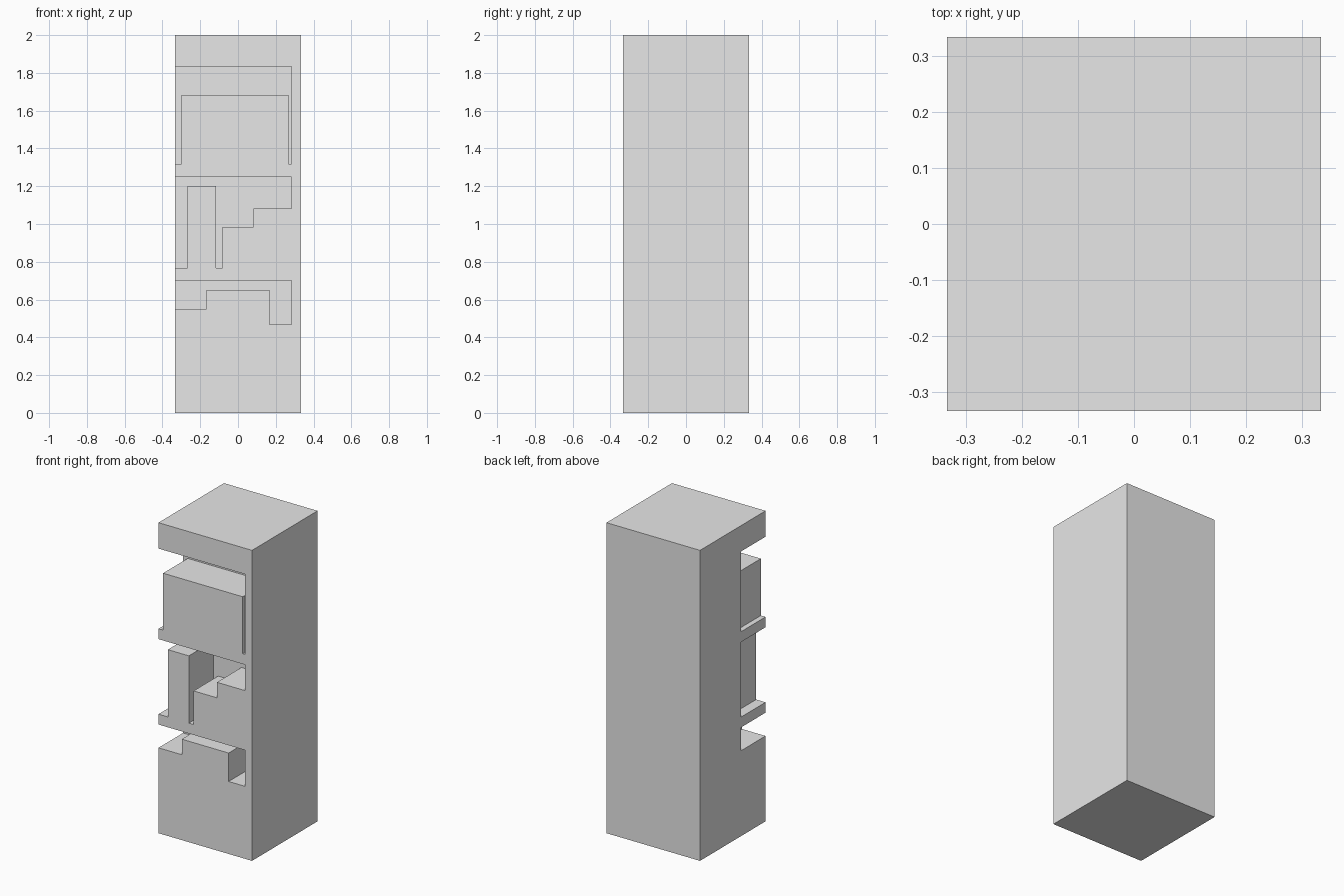
import bpy
import bmesh

cube = bpy.data.objects.get("Cube")
if cube:
    bpy.data.objects.remove(cube, do_unlink=True)

UNIT = 1 / 60     # design module
HALF = 20         # half width of the pillar, in modules
DEPTH = 15        # depth of the recesses
OUT = HALF + 4    # cutters overshoot the left and front faces

grey = bpy.data.materials.new("plain_grey")
grey.use_nodes = True
colour = (0.8, 0.8, 0.8, 1)
grey.diffuse_color = colour
grey.node_tree.nodes["Principled BSDF"].inputs["Base Color"].default_value = colour


def prism(name, outline, y_front, y_back):
    """Extrude an x-z outline along y, all in modules."""
    bm = bmesh.new()
    face = bm.faces.new([bm.verts.new((x * UNIT, y_front * UNIT, z * UNIT))
                         for x, z in outline])
    new = bmesh.ops.extrude_face_region(bm, geom=[face])["geom"]
    verts = [v for v in new if isinstance(v, bmesh.types.BMVert)]
    bmesh.ops.translate(bm, verts=verts, vec=(0, (y_back - y_front) * UNIT, 0))
    bmesh.ops.recalc_face_normals(bm, faces=bm.faces)
    mesh = bpy.data.meshes.new(name)
    bm.to_mesh(mesh)
    bm.free()
    mesh.materials.append(grey)
    obj = bpy.data.objects.new(name, mesh)
    bpy.context.scene.collection.objects.link(obj)
    return obj


# Square pillar
pillar = prism("pillar", [(-HALF, 0), (HALF, 0), (HALF, 120), (-HALF, 120)],
               -HALF, HALF)

# Recesses, open to the front and to the -x side, with blocks left standing
recesses = {
    "upper_recess": [(-OUT, 110), (17, 110), (17, 79), (16, 79), (16, 101),
                     (-18, 101), (-18, 79), (-OUT, 79)],
    "middle_recess": [(-OUT, 75), (17, 75), (17, 65), (5, 65), (5, 59),
                      (-5, 59), (-5, 46), (-7, 46), (-7, 72), (-16, 72),
                      (-16, 46), (-OUT, 46)],
    "lower_recess": [(-OUT, 42), (17, 42), (17, 28), (10, 28), (10, 39),
                     (-10, 39), (-10, 33), (-OUT, 33)],
}
bpy.context.view_layer.objects.active = pillar
for name, outline in recesses.items():
    cutter = prism(name, outline, -OUT, DEPTH - HALF)
    cutter.hide_render = True
    cut = pillar.modifiers.new(name, "BOOLEAN")
    cut.operation = "DIFFERENCE"
    cut.solver = "EXACT"
    cut.object = cutter
    bpy.ops.object.modifier_apply(modifier=cut.name)
    bpy.data.objects.remove(cutter, do_unlink=True)
